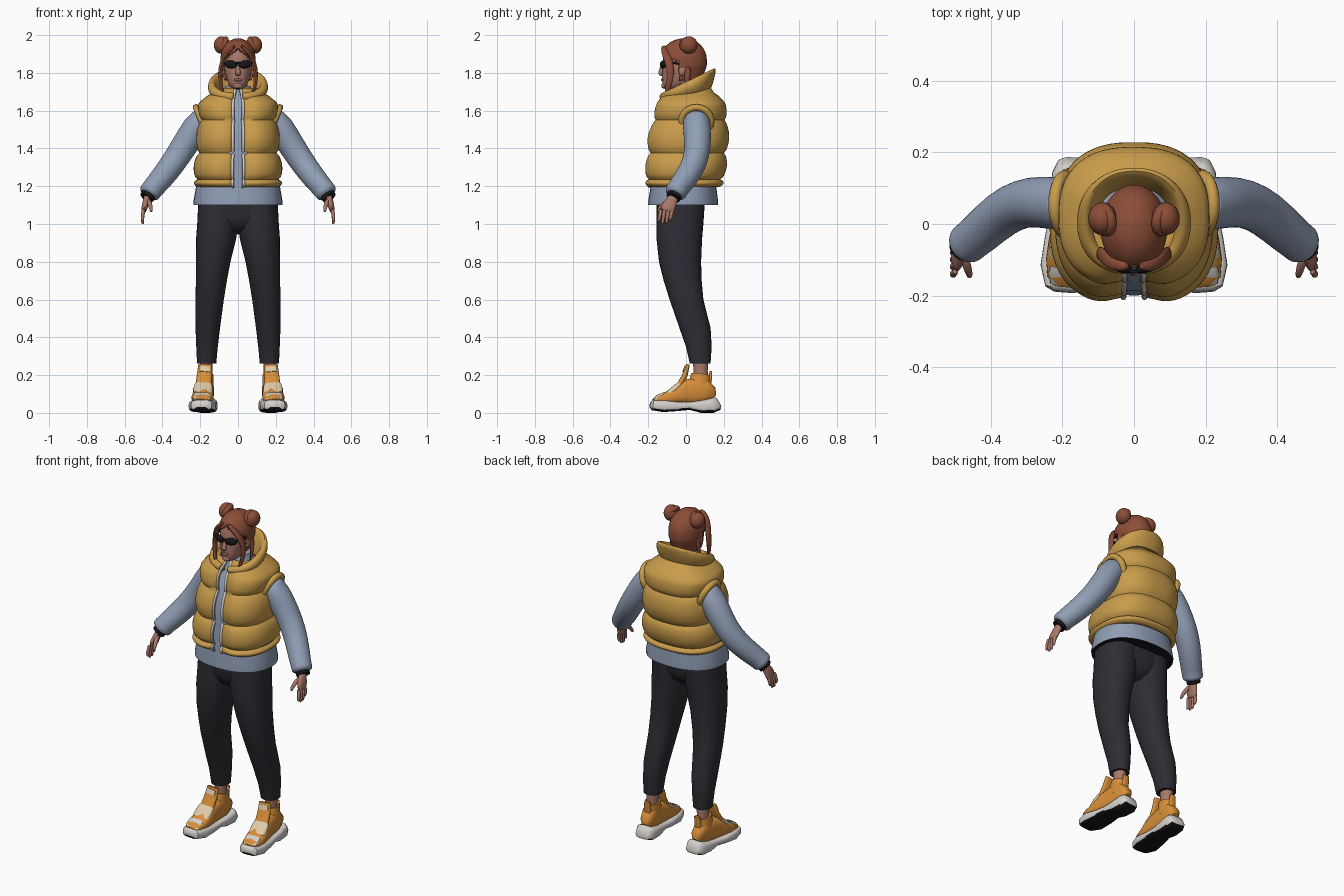
import bpy, bmesh, math
from mathutils import Vector, Matrix

if "Cube" in bpy.data.objects:
    bpy.data.objects.remove(bpy.data.objects["Cube"], do_unlink=True)


def material(name, r, g, b):
    m = bpy.data.materials.new(name)
    m.use_nodes = True
    m.diffuse_color = (r, g, b, 1)
    m.node_tree.nodes["Principled BSDF"].inputs["Base Color"].default_value = (r, g, b, 1)
    return m


MUSTARD = material("mustard padding", .58, .33, .07)
BLUE = material("blue grey knit", .28, .34, .46)
CHARCOAL = material("charcoal cloth", .026, .026, .034)
AUBURN = material("auburn hair", .26, .075, .038)
SKIN = material("skin", .4, .19, .14)
LIP = material("lip", .27, .1, .08)
ORANGE = material("orange fabric", .68, .27, .04)
WHITE = material("off white rubber", .66, .63, .6)
CREAM = material("cream strap", .74, .6, .4)
BLACK = material("black", .008, .008, .01)


def finish(name, bm, mats, sub=0, thick=0, rule=None, angle=45):
    """Turn a bmesh into a smooth shaded object; rule picks faces for the second colour."""
    bmesh.ops.recalc_face_normals(bm, faces=bm.faces)
    bm.normal_update()
    if rule:
        for f in bm.faces:
            f.material_index = int(rule(f))
    me = bpy.data.meshes.new(name)
    bm.to_mesh(me)
    bm.free()
    ob = bpy.data.objects.new(name, me)
    bpy.context.collection.objects.link(ob)
    for m in mats:
        me.materials.append(m)
    bpy.ops.object.select_all(action='DESELECT')
    ob.select_set(True)
    bpy.context.view_layer.objects.active = ob
    bpy.ops.object.shade_smooth_by_angle(angle=math.radians(angle))
    if thick:
        mod = ob.modifiers.new("thickness", 'SOLIDIFY')
        mod.thickness, mod.offset = thick, -1
    if sub:
        ob.modifiers.new("smooth", 'SUBSURF').levels = sub
        ob.modifiers["smooth"].render_levels = sub
    return ob


def loft(name, rings, mats, closed=True, caps=True, cut=None, **kw):
    """Bridge a list of point rings; cut drops faces by their centre."""
    bm = bmesh.new()
    vs = [[bm.verts.new(p) for p in r] for r in rings]
    n = len(rings[0])
    for a, b in zip(vs, vs[1:]):
        for i in range(n if closed else n - 1):
            j = (i + 1) % n
            bm.faces.new((a[i], a[j], b[j], b[i]))
    if caps and closed:
        bm.faces.new(vs[0])
        bm.faces.new(vs[-1])
    if cut:
        bmesh.ops.delete(bm, geom=[f for f in bm.faces if cut(f.calc_center_median())], context='FACES')
    return finish(name, bm, mats, **kw)


def power(v, p):
    return math.copysign(abs(v) ** (2 / p), v)


def oval(z, rx, yf, yb, n=32, p=2, zb=None, gap=0, lobe=0, cx=0):
    """Horizontal ring from front depth yf to back depth yb, with an optional front gap."""
    zb = z if zb is None else zb
    pts = []
    for i in range(n):
        a = gap + (2 * math.pi - 2 * gap) * i / (n - 1 if gap else n)
        near = min(a, 2 * math.pi - a)
        k = 1 - lobe * math.exp(-(near / .25) ** 2)
        c = power(math.cos(a), p) * k
        pts.append(Vector((cx + rx * power(math.sin(a), p), (yf + yb) / 2 - (yb - yf) / 2 * c, z + (zb - z) * (1 - c) / 2)))
    return pts


def tube(name, pts, mats, n=16, ref=(0, 1, 0), s=1, p=2, **kw):
    """Sweep along (x, y, z, width, depth) points; width runs along ref."""
    c = [Vector((q[0] * s, q[1], q[2])) for q in pts]
    rings = []
    for i, q in enumerate(pts):
        t = (c[min(i + 1, len(c) - 1)] - c[max(i - 1, 0)]).normalized()
        u = Vector(ref)
        u = (u - t * u.dot(t)).normalized()
        v = t.cross(u)
        rings.append([c[i] + u * q[3] * power(math.cos(a), p) + v * q[-1] * power(math.sin(a), p)
                      for a in (2 * math.pi * k / n for k in range(n))])
    return loft(name, rings, mats, **kw)


def blob(name, loc, size, mats, rot=(0, 0, 0)):
    bm = bmesh.new()
    bmesh.ops.create_uvsphere(bm, u_segments=24, v_segments=14, radius=1)
    turn = Matrix.Rotation(rot[2], 4, 'Z') @ Matrix.Rotation(rot[1], 4, 'Y') @ Matrix.Rotation(rot[0], 4, 'X')
    bmesh.ops.transform(bm, matrix=Matrix.Translation(loc) @ turn @ Matrix.Diagonal((*size, 1)), verts=bm.verts)
    return finish(name, bm, mats)


def ring(name, loc, axis, major, minor, mat):
    q = Vector(axis).to_track_quat('Z', 'Y')
    rings = []
    for i in range(25):
        a = 2 * math.pi * i / 24
        d = Vector((math.cos(a), math.sin(a), 0))
        rings.append([Vector(loc) + q @ (d * (major + minor * math.cos(b)) + Vector((0, 0, minor * math.sin(b))))
                      for b in (2 * math.pi * k / 10 for k in range(10))])
    return loft(name, rings, [mat], caps=False)


# Sweater body, with a dark inside at the hem
body = [(1.10, .235, -.2, .17), (1.12, .236, -.2, .17), (1.2, .222, -.187, .16), (1.38, .195, -.188, .16),
        (1.52, .18, -.165, .16), (1.62, .15, -.125, .14), (1.67, .09, -.085, .1), (1.73, .065, -.07, .08)]
loft("sweater_body", [oval(*r, p=2.3) for r in body], [BLUE, BLACK], rule=lambda f: f.normal.z < -.9)

# Puffer vest: envelope with padded tubes between the seams
env = [(1.19, .205, -.2, .168), (1.25, .215, -.21, .185), (1.37, .205, -.2, .2), (1.45, .197, -.195, .205),
       (1.55, .192, -.172, .203), (1.64, .186, -.143, .185), (1.70, .13, -.105, .145), (1.74, .1, -.08, .12)]
seams = [1.195, 1.235, 1.375, 1.55, 1.695]


def envelope(z):
    for a, b in zip(env, env[1:]):
        if z <= b[0]:
            t = max(0, (z - a[0]) / (b[0] - a[0]))
            return [a[i] + (b[i] - a[i]) * t for i in (1, 2, 3)]


vest = []
for lo, hi in zip(seams, seams[1:]):
    for k in range(10):
        z = lo + (hi - lo) * k / 10
        rx, yf, yb = envelope(z)
        puff = .024 * math.sin(math.pi * k / 10) ** .6
        vest.append(oval(z, rx + puff, yf - puff, yb + puff, n=72, p=2.5, gap=.075, lobe=.12))
for z in (1.695, 1.72):
    vest.append(oval(z, *envelope(z), n=72, p=2.5, gap=.075, lobe=.12))
loft("vest_body", vest, [MUSTARD], closed=False, thick=.025, angle=60)
for i, side in ((0, "left"), (-1, "right")):
    tube(side + "_zip", [(*r[i], .008, .008) for r in vest], [WHITE], n=8, ref=(1, 0, 0))

# Standing collar, low in front and high behind
collar = [(1.64, .125, -.1, .125, 1.70), (1.65, .152, -.132, .14, 1.735), (1.67, .163, -.146, .152, 1.78),
          (1.688, .152, -.14, .16, 1.818), (1.696, .135, -.125, .15, 1.828), (1.69, .12, -.11, .128, 1.81),
          (1.66, .105, -.095, .105, 1.73), (1.62, .1, -.09, .1, 1.68)]
loft("vest_collar", [oval(z, rx, yf, yb, n=56, p=2.2, zb=zb, gap=.13) for z, rx, yf, yb, zb in collar],
     [MUSTARD], closed=False, thick=.01, sub=1, angle=60)

# Head, neck and face
skull = [(1.712, .022, -.112, -.04), (1.725, .042, -.124, .0), (1.755, .058, -.127, .04), (1.8, .07, -.126, .07),
         (1.84, .075, -.123, .088), (1.88, .077, -.123, .09), (1.92, .072, -.114, .085), (1.95, .055, -.085, .065),
         (1.968, .025, -.045, .03)]
loft("head", [oval(*r, p=2.2) for r in skull], [SKIN], sub=1)
tube("neck", [(0, .0, 1.6, .06), (0, -.01, 1.7, .052), (0, -.02, 1.77, .05)], [SKIN])
tube("nose", [(0, -.12, 1.845, .009, .008), (0, -.132, 1.815, .011, .012), (0, -.136, 1.797, .017, .014),
              (0, -.125, 1.785, .01, .008)], [SKIN], ref=(1, 0, 0), sub=1)
blob("lips", (0, -.124, 1.763), (.022, .008, .008), [LIP])
blob("chin", (0, -.115, 1.732), (.025, .016, .016), [SKIN])
blob("glasses_bridge", (0, -.132, 1.852), (.022, .006, .005), [BLACK])

# Hair cap with a curtain parting
def face_window(c):
    return (c.y < -.035 and c.z < 1.932 - .75 * abs(c.x)) or c.z < 1.76


cap = []
for k in range(25):
    t = k / 24
    z = 1.74 + .243 * t
    w = math.sqrt(max(.01, 1 - max(0, (z - 1.87) / .114) ** 2))
    low = min(1, .72 + t * .7)
    cap.append(oval(z, .093 * w * low, -.01 - .125 * w, -.01 + .12 * w * low, n=64))
loft("hair_cap", cap, [AUBURN], cut=face_window, thick=.014, angle=60)

for s, side in ((1, "left"), (-1, "right")):
    # Hair buns, strands, ears and lenses
    blob(side + "_bun", (s * .088, .015, 1.947), (.04, .046, .046), [AUBURN])
    ring(side + "_bun_coil", (s * .082, .012, 1.95), (s * .8, -.2, .5), .032, .016, AUBURN)
    tube(side + "_strand", [(.012, -.118, 1.945, .012, .01), (.055, -.117, 1.915, .02, .012), (.085, -.09, 1.865, .024, .013),
                            (.098, -.078, 1.79, .02, .012), (.09, -.095, 1.72, .016, .01), (.068, -.11, 1.665, .005, .004)],
         [AUBURN], n=10, s=s, sub=1)
    tube(side + "_back_strand", [(.085, .01, 1.84, .02, .012), (.092, .01, 1.77, .016, .01), (.088, -.01, 1.7, .005, .004)],
         [AUBURN], n=10, s=s, sub=1)
    blob(side + "_ear", (s * .08, -.018, 1.815), (.012, .02, .032), [SKIN], rot=(-.2, 0, 0))
    blob(side + "_lens", (s * .038, -.121, 1.845), (.037, .014, .021), [BLACK], rot=(0, s * -.12, s * .3))
    tube(side + "_temple", [(.07, -.11, 1.853, .005), (.08, -.06, 1.852, .005), (.083, -.01, 1.84, .004)],
         [BLACK], n=8, ref=(0, 0, 1), s=s)

    # Sleeve, armhole welt and inner cuff
    tube(side + "_sleeve", [(.13, .055, 1.57, .055), (.2, .055, 1.55, .076), (.255, .062, 1.46, .073),
                            (.312, .06, 1.37, .069), (.37, .03, 1.285, .066), (.43, -.025, 1.212, .061),
                            (.458, -.048, 1.18, .057), (.466, -.054, 1.168, .06), (.478, -.063, 1.15, .05)],
         [BLUE], n=20, s=s, sub=1)
    ring(side + "_armhole", (s * .192, .055, 1.545), (s * .85, 0, -.35), .078, .018, MUSTARD)
    tube(side + "_cuff", [(.465, -.054, 1.165, .04), (.485, -.068, 1.138, .038)], [BLACK], s=s)

    # Hand with four fingers and a thumb
    tube(side + "_palm", [(.474, -.06, 1.16, .024, .02), (.485, -.075, 1.125, .03, .019), (.494, -.094, 1.09, .04, .017),
                          (.5, -.103, 1.062, .036, .013)], [SKIN], s=s, sub=1)
    for k, finger in enumerate(("index", "middle", "ring", "little")):
        y, tip = -.132 + .02 * k, (1.012, .998, 1.0, 1.018)[k]
        tube(f"{side}_{finger}_finger", [(.497, y, 1.085, .011), (.506, y - .006, 1.045, .0105),
                                         (.506, y - .011, tip + .012, .009), (.502, y - .011, tip, .006)],
             [SKIN], n=10, s=s, sub=1)
    tube(side + "_thumb", [(.478, -.085, 1.13, .014), (.466, -.12, 1.105, .013), (.46, -.142, 1.08, .01),
                           (.459, -.148, 1.062, .006)], [SKIN], n=10, s=s, sub=1)

    # Trouser leg
    leg = [(1.12, .103, .107, -.155, .1), (1.0, .108, .108, -.157, .092), (.92, .116, .106, -.156, .085),
           (.8, .131, .091, -.143, .08), (.7, .141, .082, -.118, .083), (.6, .15, .075, -.087, .092),
           (.45, .16, .065, -.035, .13), (.35, .164, .057, .0, .136), (.262, .166, .051, .02, .13)]
    loft(side + "_trouser_leg", [oval(z, rx, yf, yb, cx=s * cx, p=2.2) for z, cx, rx, yf, yb in leg], [CHARCOAL], angle=60)
    tube(side + "_ankle", [(.17, .08, .14, .035, .04), (.168, .078, .22, .032, .037), (.168, .075, .3, .036, .042)],
         [SKIN], ref=(1, 0, 0), s=s)

    # Shoe: rubber sole, upper, ankle flap, tongue and straps
    def shoe(part, rows, mats, p, **kw):
        pts = [(.18 - .08 * y, y, (lo + hi) / 2, w, (hi - lo) / 2) for y, w, lo, hi in rows]
        tube(f"{side}_{part}", pts, mats, n=28, ref=(1, 0, 0), s=s, p=p, **kw)

    shoe("sole", [(-.19, .03, .03, .055), (-.178, .054, .014, .068), (-.12, .072, .004, .07), (-.04, .066, .01, .058),
                  (.02, .058, .016, .058), (.08, .06, .0, .068), (.14, .06, .0, .078), (.165, .048, .012, .088),
                  (.174, .035, .03, .08)], [WHITE, BLACK], 3.5, rule=lambda f: f.normal.z < -.5)
    shoe("upper", [(-.17, .03, .045, .075), (-.15, .05, .045, .095), (-.1, .058, .045, .112), (-.05, .055, .045, .145),
                   (-.01, .05, .045, .172), (.04, .046, .045, .185), (.1, .045, .045, .18), (.13, .036, .05, .14),
                   (.145, .02, .06, .1)], [ORANGE], 2.6)
    tube(side + "_ankle_flap", [(.174, .07, .12, .046, .062), (.172, .075, .18, .043, .055), (.17, .078, .205, .041, .05)],
         [ORANGE], n=24, ref=(1, 0, 0), s=s)
    tube(side + "_heel_tab", [(.17, .12, .14, .022, .012), (.168, .128, .18, .02, .01), (.167, .132, .222, .018, .007)],
         [ORANGE], ref=(1, 0, 0), s=s, p=3)
    tube(side + "_tongue", [(.183, -.04, .14, .042, .015), (.178, -.005, .2, .04, .014), (.174, .01, .255, .036, .01)],
         [ORANGE], ref=(1, 0, 0), s=s, p=3)
    tube(side + "_tongue_patch", [(.178, -.012, .218, .03, .007), (.175, -.003, .246, .028, .006)],
         [CREAM], ref=(1, 0, 0), s=s, p=3)
    tube(side + "_wide_strap", [(.188, -.092, .1, .05, .018), (.185, -.06, .128, .052, .016), (.183, -.035, .152, .046, .014)],
         [CREAM], ref=(1, 0, 0), s=s, p=3)
    tube(side + "_toe_cap", [(.193, -.165, .066, .042, .012), (.191, -.14, .088, .046, .012), (.19, -.118, .1, .042, .01)],
         [WHITE], ref=(1, 0, 0), s=s, p=3)

# Trouser seat joining both legs
loft("trouser_seat", [oval(z, rx, yf, yb, p=2.4) for z, rx, yf, yb in
                      ((.945, .06, -.06, .03), (.975, .12, -.125, .07), (1.03, .19, -.152, .093), (1.12, .208, -.155, .1))],
     [CHARCOAL], angle=60)
